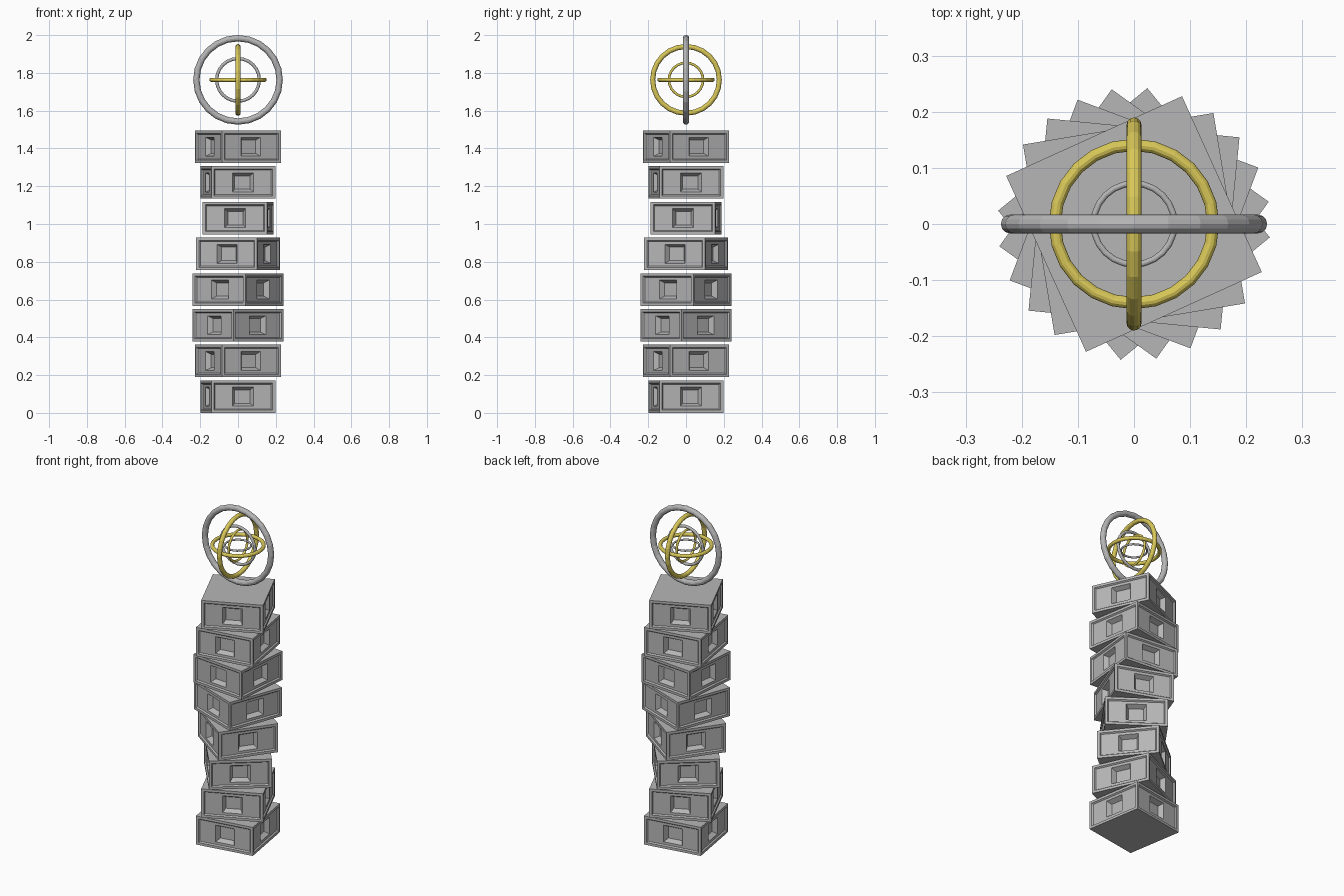
import bpy, bmesh, math
from mathutils import Matrix, Vector

if "Cube" in bpy.data.objects:
    bpy.data.objects.remove(bpy.data.objects["Cube"])

HALF = 0.172      # half width of a block
HEIGHT = 0.172    # block height
STEP = 0.189      # vertical spacing of the blocks
START, TWIST = 9.4, 15.0


def material(name, rgb):
    m = bpy.data.materials.new(name)
    m.diffuse_color = (*rgb, 1.0)
    m.use_nodes = True
    m.node_tree.nodes["Principled BSDF"].inputs["Base Color"].default_value = m.diffuse_color
    return m


grey = material("stone grey", (0.47, 0.47, 0.47))
gold = material("gold yellow", (0.70, 0.58, 0.10))

# Nested rectangles on each block side: half width, half height, depth inwards
SIDE_RINGS = [
    (HALF, HEIGHT / 2, 0.0),      # outer edge
    (0.157, 0.071, 0.0),          # rim
    (0.151, 0.065, 0.008),        # sunken panel
    (0.056, 0.050, 0.008),        # window opening
    (0.041, 0.035, 0.035),        # tapered window back
]


def make_block(name, z, angle):
    bm = bmesh.new()
    for side in range(4):
        turn = Matrix.Rotation(math.radians(90 * side), 3, 'Z')
        rings = []
        for w, h, d in SIDE_RINGS:
            corners = [(-w, -h), (w, -h), (w, h), (-w, h)]
            rings.append([bm.verts.new(turn @ Vector((x, -HALF + d, HEIGHT / 2 + y)))
                          for x, y in corners])
        for a, b in zip(rings, rings[1:]):
            for i in range(4):
                j = (i + 1) % 4
                bm.faces.new((a[i], a[j], b[j], b[i]))
        bm.faces.new(rings[-1])
    # plain top and bottom
    for h in (0, HEIGHT):
        bm.faces.new([bm.verts.new((x * HALF, y * HALF, h))
                      for x, y in ((-1, -1), (1, -1), (1, 1), (-1, 1))])
    bmesh.ops.remove_doubles(bm, verts=bm.verts, dist=1e-5)
    bmesh.ops.recalc_face_normals(bm, faces=bm.faces)
    mesh = bpy.data.meshes.new(name)
    bm.to_mesh(mesh)
    bm.free()
    mesh.materials.append(grey)
    ob = bpy.data.objects.new(name, mesh)
    bpy.context.collection.objects.link(ob)
    ob.location.z = z
    ob.rotation_euler.z = math.radians(angle)


# Twisted stack of blocks
for i in range(8):
    make_block(f"tower_block_{i + 1}", i * STEP, START + i * TWIST)

# Nested rings, each smaller than the last and in the next of three planes
PLANES = [(math.pi / 2, 0, 0), (0, math.pi / 2, 0), (0, 0, 0)]
COLOURS = [grey, gold, gold, grey, gold, grey]
for i, mat in enumerate(COLOURS):
    k = 0.8 ** i
    bpy.ops.mesh.primitive_torus_add(
        major_radius=0.2205 * k, minor_radius=0.0168 * k,
        major_segments=24, minor_segments=12,
        location=(0, 0, 1.763), rotation=PLANES[i % 3])
    ring = bpy.context.object
    ring.name = f"sphere_ring_{i + 1}"
    ring.data.materials.append(mat)
